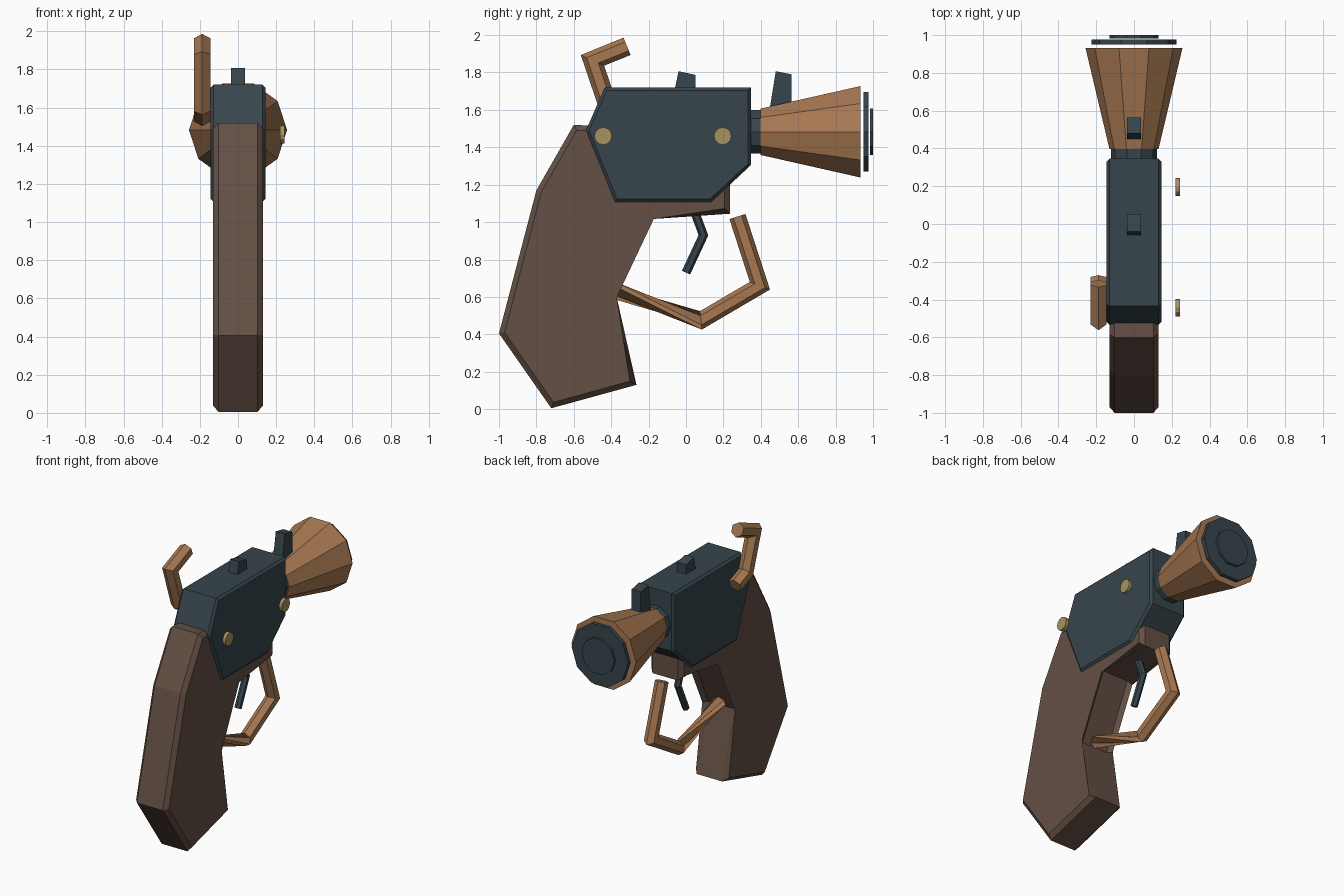
import bpy, bmesh, math
from mathutils import Vector

if "Cube" in bpy.data.objects:
    bpy.data.objects.remove(bpy.data.objects["Cube"])


def material(name, rgb):
    m = bpy.data.materials.new(name)
    m.use_nodes = True
    m.diffuse_color = (*rgb, 1)
    m.node_tree.nodes["Principled BSDF"].inputs["Base Color"].default_value = (*rgb, 1)
    return m


STEEL = material("dark blue steel", (0.038, 0.060, 0.073))
WOOD = material("dark brown wood", (0.127, 0.080, 0.058))
COPPER = material("copper", (0.39, 0.19, 0.084))
BRASS = material("brass", (0.38, 0.29, 0.115))


def finish(name, bm, mat):
    bmesh.ops.recalc_face_normals(bm, faces=bm.faces)
    mesh = bpy.data.meshes.new(name)
    bm.to_mesh(mesh)
    bm.free()
    mesh.materials.append(mat)
    obj = bpy.data.objects.new(name, mesh)
    bpy.context.collection.objects.link(obj)
    return obj


def loft(name, rings, mat):
    """Skin a list of equal rings of points and cap both ends."""
    bm = bmesh.new()
    loops = [[bm.verts.new(p) for p in ring] for ring in rings]
    n = len(loops[0])
    for a, b in zip(loops, loops[1:]):
        for i in range(n):
            j = (i + 1) % n
            bm.faces.new((a[i], a[j], b[j], b[i]))
    bm.faces.new(loops[0])
    bm.faces.new(loops[-1])
    return finish(name, bm, mat)


def slab(name, profile, half, mat, chamfer=0):
    """Extrude a side profile (y, z) across x, chamfering both side rims."""
    bm = bmesh.new()
    left, right = ([bm.verts.new((x, y, z)) for y, z in profile] for x in (-half, half))
    bm.faces.new(left)
    bm.faces.new(right)
    n = len(profile)
    for i in range(n):
        j = (i + 1) % n
        bm.faces.new((left[i], left[j], right[j], right[i]))
    if chamfer:
        rims = [e for e in bm.edges if abs(e.verts[0].co.x - e.verts[1].co.x) < 1e-5]
        bmesh.ops.bevel(bm, geom=rims, offset=chamfer, segments=1, affect='EDGES')
    return finish(name, bm, mat)


def turned(name, stations, mat, sides=10, z=1.483):
    """Faceted round part along y from (y, radius) stations."""
    angles = [math.tau * i / sides for i in range(sides)]
    loft(name, [[(r * math.cos(a), y, z + r * math.sin(a)) for a in angles]
                for y, r in stations], mat)


def bar(name, path, radius, x, mat, end_twist=0):
    """Hexagonal bar along a (y, z) path with mitred corners."""
    pts = [Vector((x, y, z)) for y, z in path]
    side = Vector((1, 0, 0))
    rings = []
    for i, p in enumerate(pts):
        before = (p - pts[i - 1]).normalized() if i else None
        after = (pts[i + 1] - p).normalized() if i < len(pts) - 1 else None
        before, after = before or after, after or before
        t = (before + after).normalized()
        up = side.cross(t) / max(t.dot(before), 0.5)
        twist = math.radians(end_twist) if i == len(pts) - 1 else 0
        rings.append([p + radius * (up * math.cos(a) + side * math.sin(a + twist) if not twist
                                    else up * math.cos(a + twist) + side * math.sin(a + twist))
                      for a in (math.tau * k / 6 for k in range(6))])
    loft(name, rings, mat)


# Grip with the forward rail under the body
slab("grip", [(-0.60, 1.52), (-0.80, 1.17), (-1.0, 0.405), (-0.72, 0.005),
              (-0.265, 0.13), (-0.40, 0.60), (-0.19, 1.045), (0.235, 1.045),
              (0.235, 1.25), (-0.40, 1.30), (-0.50, 1.515)], 0.13, WOOD, 0.028)

# Body
slab("body", [(-0.435, 1.72), (0.347, 1.72), (0.347, 1.305), (0.135, 1.107),
              (-0.38, 1.107), (-0.535, 1.49)], 0.145, STEEL, 0.016)

# Sights
slab("rear_sight", [(-0.04, 1.807), (0.05, 1.787), (0.05, 1.70), (-0.062, 1.70)], 0.036, STEEL)
slab("front_sight", [(0.48, 1.807), (0.565, 1.79), (0.565, 1.59), (0.445, 1.59)], 0.036, STEEL)

# Barrel and muzzle
turned("barrel_collar", [(0.33, 0.123), (0.41, 0.123)], STEEL)
turned("flared_barrel", [(0.397, 0.13), (0.933, 0.257)], COPPER)
turned("muzzle_plate", [(0.95, 0.224), (0.977, 0.224)], STEEL)
turned("muzzle_cap", [(0.983, 0.13), (1.0, 0.13)], STEEL)

# Hammer, guard and trigger
bar("hammer", [(-0.315, 1.94), (-0.50, 1.865), (-0.41, 1.60), (-0.29, 1.55)], 0.05, -0.188, COPPER)
bar("trigger_guard", [(0.275, 1.03), (0.395, 0.66), (0.08, 0.475), (-0.385, 0.635)],
    0.045, 0, COPPER, 120)
bar("trigger", [(0.03, 1.10), (0.093, 0.93), (0.0, 0.73)], 0.024, 0, STEEL)

# Side bolts
for label, y in (("back_bolt", -0.443), ("front_bolt", 0.196)):
    angles = [math.tau * i / 12 for i in range(12)]
    loft(label, [[(x, y + 0.047 * math.cos(a), 1.46 + 0.047 * math.sin(a)) for a in angles]
                 for x in (0.22, 0.243)], BRASS)
